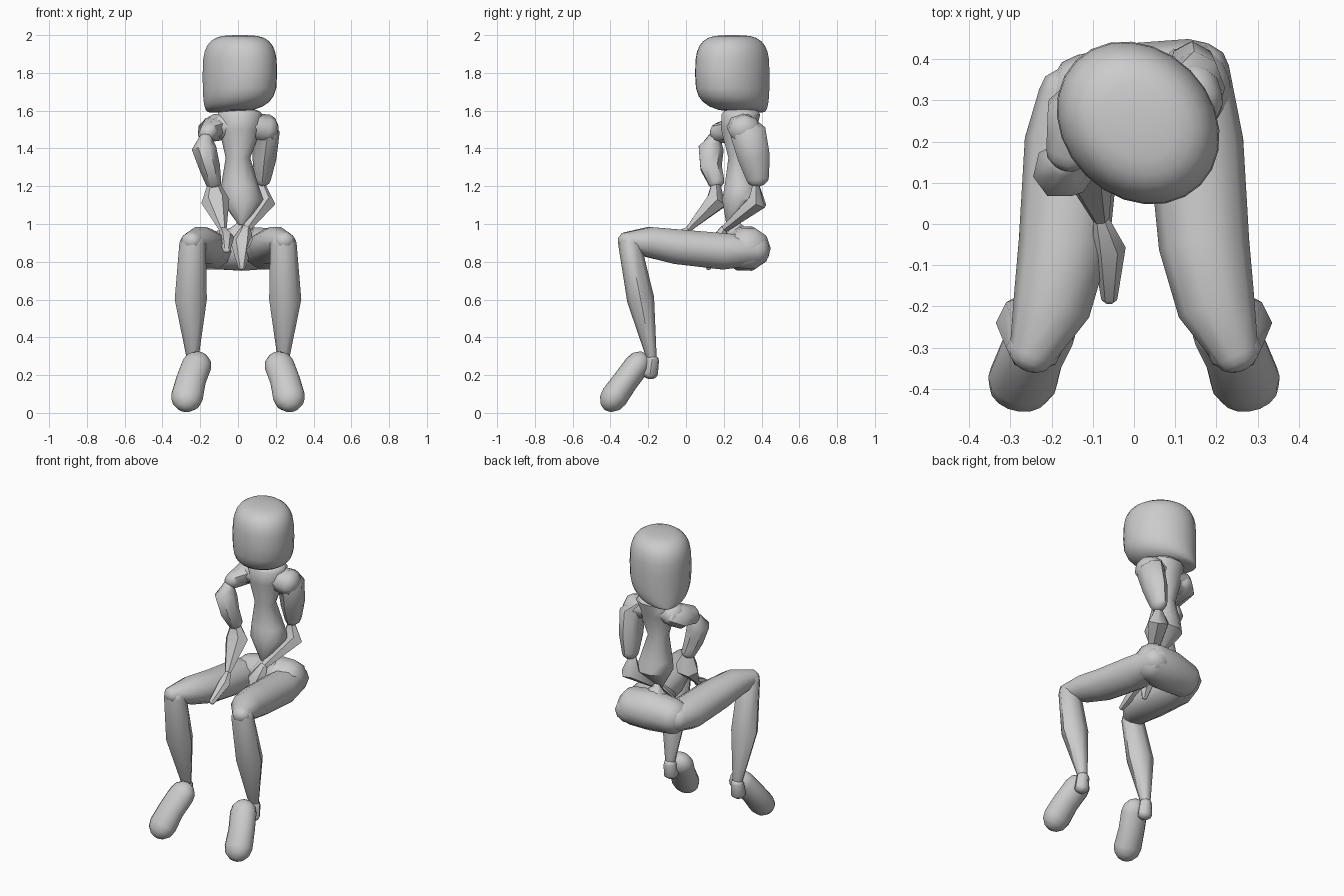
import bpy, bmesh
from math import cos, sin, pi, radians
from mathutils import Vector

default_cube = bpy.data.objects.get("Cube")
if default_cube:
    bpy.data.objects.remove(default_cube, do_unlink=True)

grey = bpy.data.materials.new("plain grey")
grey.use_nodes = True
grey.diffuse_color = (.6, .6, .6, 1)
grey.node_tree.nodes["Principled BSDF"].inputs["Base Color"].default_value = grey.diffuse_color

ACROSS = Vector((1, 0, 0))
DEEP = Vector((0, 1, 0))
UP = Vector((0, 0, 1))


def loft(name, rings, sides, smooth_angle):
    """Skin a closed surface over rings of (centre, width axis, depth axis)."""
    bm = bmesh.new()
    angles = [2 * pi * k / sides for k in range(sides)]
    loops = [[bm.verts.new(centre + wide * cos(a) + deep * sin(a)) for a in angles]
             for centre, wide, deep in rings]
    for lower, upper in zip(loops, loops[1:]):
        for k in range(sides):
            bm.faces.new((lower[k - 1], lower[k], upper[k], upper[k - 1]))
    bm.faces.new(loops[0])
    bm.faces.new(loops[-1])
    bmesh.ops.recalc_face_normals(bm, faces=bm.faces)
    mesh = bpy.data.meshes.new(name)
    bm.to_mesh(mesh)
    bm.free()
    mesh.materials.append(grey)
    part = bpy.data.objects.new(name, mesh)
    bpy.context.collection.objects.link(part)
    bpy.ops.object.select_all(action='DESELECT')
    part.select_set(True)
    bpy.context.view_layer.objects.active = part
    bpy.ops.object.shade_smooth_by_angle(angle=radians(smooth_angle))


def limb(name, joints, radii, flat=.8, sides=8, toward=ACROSS, axis=None, cap=.7):
    """Tube through the joints, with rounded ends; cap is the end bulge."""
    joints = [Vector(joint) for joint in joints]
    last = len(joints) - 1
    rings = []
    for i, (joint, radius) in enumerate(zip(joints, radii)):
        along = axis or (joints[min(i + 1, last)] - joints[max(i - 1, 0)]).normalized()
        wide = (toward - along * toward.dot(along)).normalized() * radius
        deep = along.cross(wide) * flat
        ring = [(joint, wide, deep)]
        if i in (0, last):
            outward = along * radius * cap * (1 if i else -1)
            for turn in (pi / 6, pi / 3, pi * .45):
                ring.append((joint + outward * sin(turn), wide * cos(turn), deep * cos(turn)))
        rings += ring if i else reversed(ring)
    loft(name, rings, sides, smooth_angle=50)


# Head: a rounded oval block, longer on one diagonal, with the jaw pulled back along it
head_centre, head_radius, head_steps = Vector((.01, .245, 1.795)), .2, 14
long_way = (ACROSS - DEEP).normalized() * 1.07
short_way = (ACROSS + DEEP).normalized() * .9
head_rings = []
for step in range(head_steps + 1):
    tilt = pi * .98 * (step / head_steps - .5)
    radius = head_radius * cos(tilt) ** .55
    height = abs(sin(tilt)) ** .65 * .205
    centre = head_centre + UP * (height if tilt > 0 else -height)
    if tilt < 0:
        centre -= long_way * (head_radius - radius)
    head_rings.append((centre, long_way * radius, short_way * radius))
loft("head", head_rings, sides=24, smooth_angle=70)

# Torso: flared hips tapering to a point, narrow waist, wide chest
waist, chest = (0, .28, 1.35), (.01, .28, 1.5)
limb("torso", [(.02, .23, 1), (.02, .29, 1.13), (.01, .29, 1.2), waist, chest, (.01, .29, 1.58)],
     [.02, .115, .1, .065, .11, .12], flat=.9, sides=10, axis=UP, cap=.3)
limb("shoulders", [(-.12, .28, 1.51), (.02, .28, 1.53), (.15, .31, 1.5)],
     [.08, .07, .09], flat=.9, toward=DEEP)

# Left arm: hangs beside the ribs, forearm turned in to the lap
left_wrist = (.04, .2, .97)
limb("left_upper_arm", [(.12, .3, 1.52), (.15, .33, 1.48), (.14, .36, 1.35), (.13, .38, 1.24)],
     [.08, .095, .085, .06], flat=.75, toward=DEEP)
limb("left_forearm", [(.12, .37, 1.22), (.13, .38, 1.12), left_wrist],
     [.02, .07, .025], sides=6)
limb("left_hand", [left_wrist, (.02, .16, .9), (.02, .12, .77)],
     [.03, .06, .02], sides=6)

# Right arm: shoulder rolls forward, hand reaches over the lap
right_elbow, right_wrist = (-.13, .16, 1.22), (-.08, .01, .97)
limb("right_shoulder", [(-.1, .29, 1.51), (-.14, .26, 1.5), (-.16, .17, 1.48)],
     [.08, .085, .06], toward=DEEP)
limb("right_upper_arm", [(-.17, .15, 1.45), (-.18, .13, 1.4), (-.15, .13, 1.3), right_elbow],
     [.04, .07, .06, .045], flat=.95, sides=7, toward=DEEP)
limb("right_forearm", [right_elbow, (-.12, .16, 1.12), right_wrist],
     [.03, .075, .02], sides=6)
limb("right_hand", [right_wrist, (-.06, -.06, .93), (-.06, -.18, .86)],
     [.02, .04, .02], sides=6)

# Pelvis: a bar across both hips, rising to meet the torso
limb("pelvis", [(-.13, .3, .86), (.02, .31, .87), (.15, .33, .87)],
     [.11, .13, .12], flat=.95, sides=10, toward=DEEP)
limb("pelvis_peak", [(.02, .3, .92), (.02, .27, 1)], [.15, .03], sides=6, axis=UP)

# Legs and feet: seated, knees forward, the same on both sides but for the hip
for side, sign, hip_back in (("left", 1, .38), ("right", -1, .32)):
    def mirrored(*joints):
        return [(sign * x, y, z) for x, y, z in joints]

    knee, ankle = (.24, -.3, .9), (.24, -.18, .28)
    limb(side + "_thigh", mirrored((.14, hip_back, .86), (.15, .2, .855), (.17, -.05, .88),
                                   (.2, -.2, .905), (.25, -.32, .91)),
         [.09, .115, .11, .095, .055], flat=.88, sides=10)
    limb(side + "_shin", mirrored(knee, (.25, -.24, .6), ankle), [.07, .085, .03], flat=.85)
    limb(side + "_heel", mirrored(ankle, (.24, -.19, .21)), [.04, .045], flat=.95, sides=7)
    limb(side + "_foot", mirrored((.22, -.26, .25), (.25, -.32, .17), (.27, -.38, .085)),
         [.08, .08, .085], flat=.85, sides=16, cap=1)
